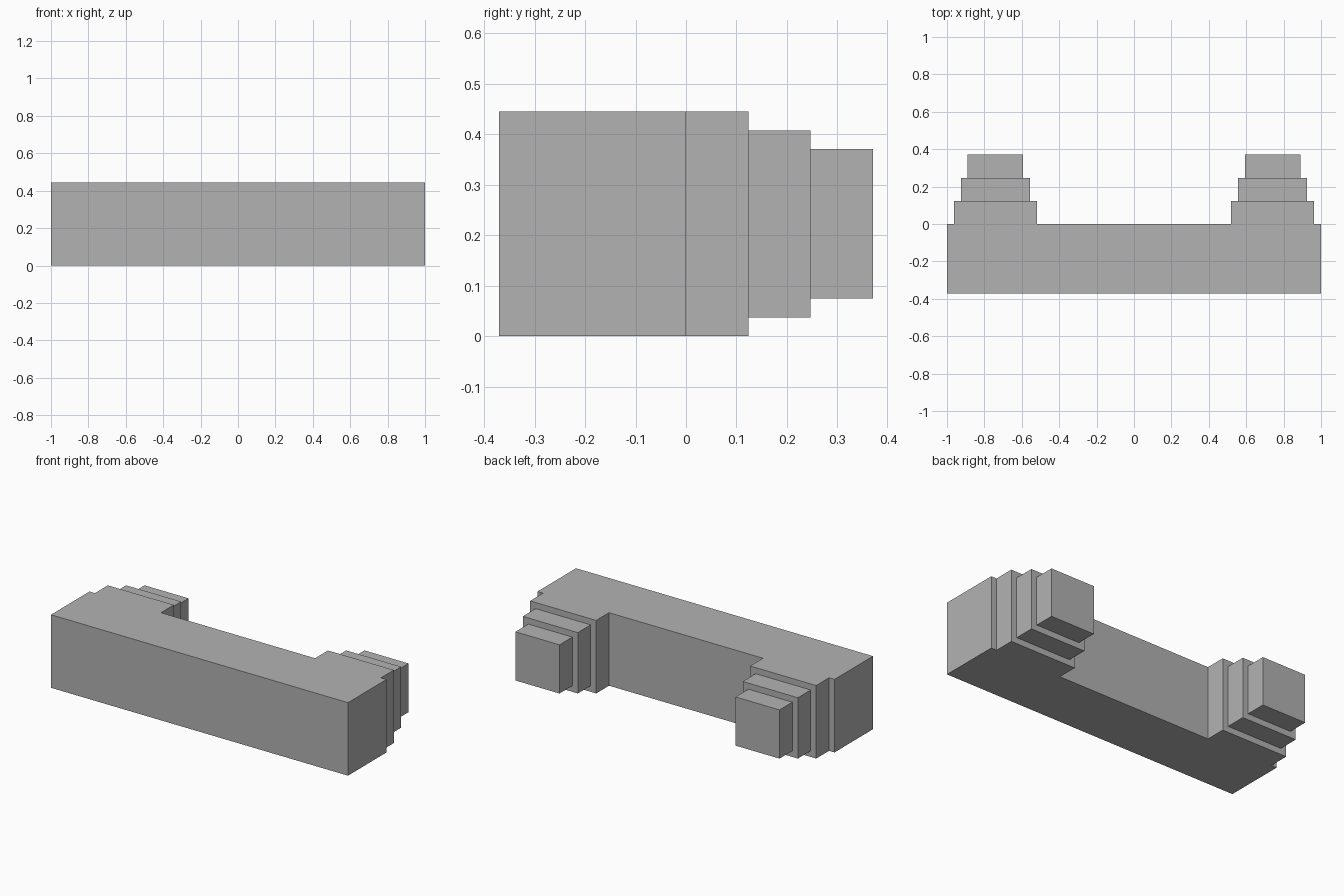
import bpy

cube = bpy.data.objects.get("Cube")
if cube:
    bpy.data.objects.remove(cube, do_unlink=True)

U = 2 / 54  # one design unit; the beam is 54 units long

grey = bpy.data.materials.new("plain grey")
grey.use_nodes = True
colour = (0.448, 0.448, 0.448, 1)
grey.diffuse_color = colour
grey.node_tree.nodes["Principled BSDF"].inputs["Base Color"].default_value = colour


def box(name, centre, size):
    """Add a flat-sided box, given in design units."""
    bpy.ops.mesh.primitive_cube_add(size=1, location=[c * U for c in centre])
    obj = bpy.context.object
    obj.name = name
    obj.scale = [s * U for s in size]
    bpy.ops.object.transform_apply(location=True, rotation=False, scale=True)
    obj.data.materials.append(grey)
    return obj


# Long front beam
box("front_beam", (0, -5, 6), (54, 10, 12))

# Stepped arms, each block smaller than the one in front of it
depth = 10 / 3
for side, sign in (("left", 1), ("right", -1)):
    for step, name in enumerate(("inner", "middle", "outer")):
        size = 12 - 2 * step
        box(f"{side}_arm_{name}_step",
            (sign * 20, depth * (step + 0.5), 6), (size, depth, size))
